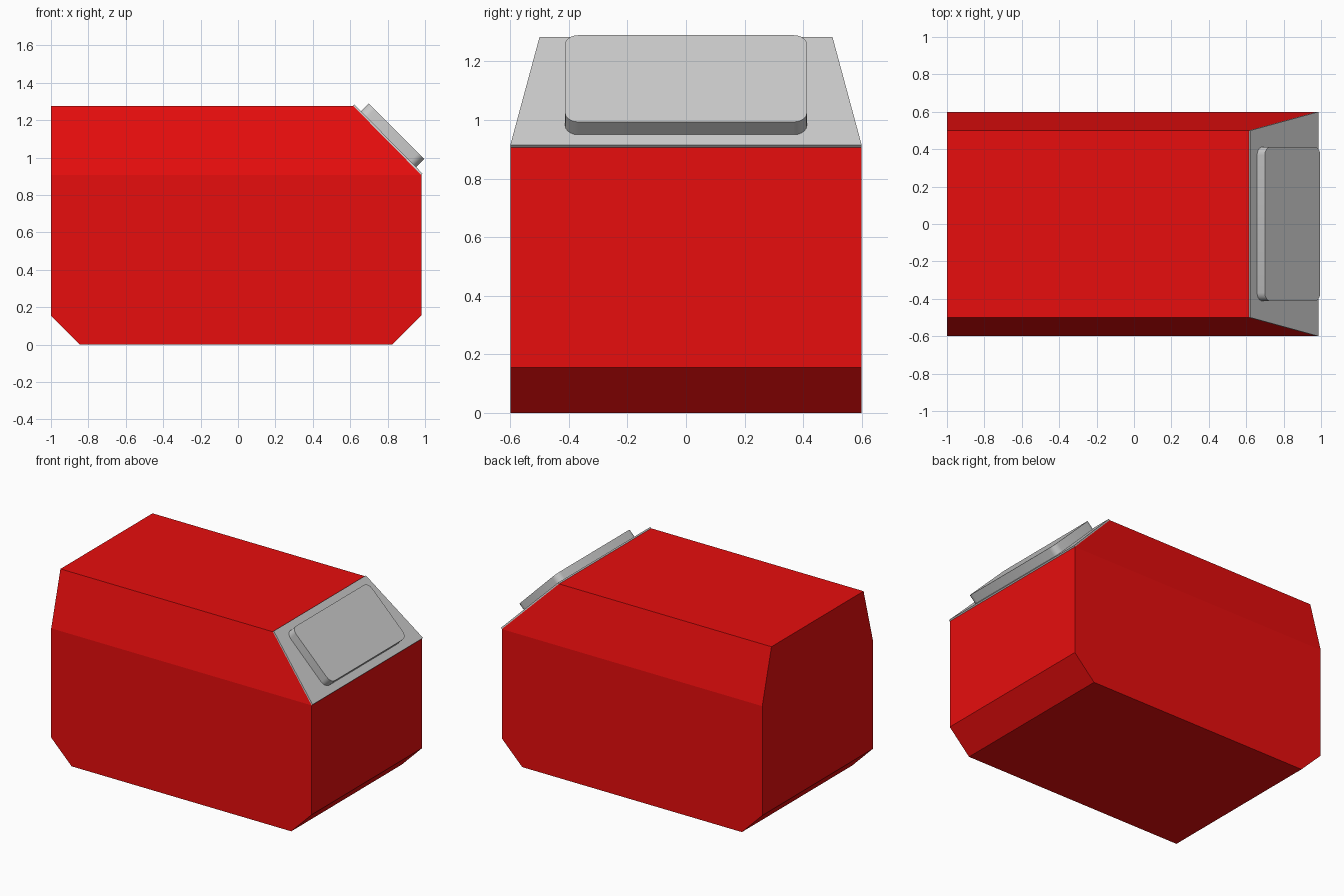
import bpy, bmesh, math
from mathutils import Vector

if "Cube" in bpy.data.objects:
    bpy.data.objects.remove(bpy.data.objects["Cube"])

WAIST, TOP = 0.907, 1.277          # height where the sides start leaning in, roof height


def finish(bm, name):
    bmesh.ops.recalc_face_normals(bm, faces=bm.faces)
    mesh = bpy.data.meshes.new(name)
    bm.to_mesh(mesh)
    bm.free()
    obj = bpy.data.objects.new(name, mesh)
    bpy.context.collection.objects.link(obj)
    return obj


def slab(bm, outline, offset):
    """Extrude a flat outline along an offset vector."""
    face = bm.faces.new([bm.verts.new(p) for p in outline])
    ext = bmesh.ops.extrude_face_region(bm, geom=[face], use_keep_orig=True)
    moved = [g for g in ext["geom"] if isinstance(g, bmesh.types.BMVert)]
    bmesh.ops.translate(bm, verts=moved, vec=offset)


# Body: side profile (x, z), split at the waist, with the upper part leaning in
profile = [(-0.845, 0), (0.825, 0), (0.98, 0.155), (0.98, WAIST),
           (0.615, TOP), (-1, TOP), (-1, WAIST), (-1, 0.155)]
bm = bmesh.new()
sides = []
for s in (-1, 1):
    vs = [bm.verts.new((x, s * (0.5 if z == TOP else 0.6), z)) for x, z in profile]
    bm.faces.new([vs[i] for i in (0, 1, 2, 3, 6, 7)])
    bm.faces.new([vs[i] for i in (3, 4, 5, 6)])
    sides.append(vs)
a, b = sides
for i in range(len(profile)):
    j = (i + 1) % len(profile)
    bm.faces.new((a[i], a[j], b[j], b[i]))
body = finish(bm, "body")
red = bpy.data.materials.new("red")
red.diffuse_color = (0.8, 0.004, 0.004, 1)
red.use_nodes = True
red.node_tree.nodes["Principled BSDF"].inputs["Base Color"].default_value = red.diffuse_color
body.data.materials.append(red)

# Sloped front panel covering the cut corner
normal = Vector((1, 0, 1)).normalized()
bm = bmesh.new()
slab(bm, [(0.98, -0.6, WAIST), (0.98, 0.6, WAIST), (0.615, 0.5, TOP), (0.615, -0.5, TOP)],
     normal * 0.01)
finish(bm, "sloped_panel")

# Raised pad on the panel, with rounded corners
bm = bmesh.new()
low, high = Vector((0.951, 0, 0.949)), Vector((0.655, 0, 1.245))
side = Vector((0, 0.413, 0))
slab(bm, [low - side, low + side, high + side, high - side], normal * 0.063)
corners = [e for e in bm.edges
           if abs((e.verts[0].co - e.verts[1].co).normalized().dot(normal)) > 0.99]
bmesh.ops.bevel(bm, geom=corners, offset=0.045, segments=5, profile=0.5, affect='EDGES')
pad = finish(bm, "raised_pad")
bpy.context.view_layer.objects.active = pad
pad.select_set(True)
bpy.ops.object.shade_smooth_by_angle(angle=math.radians(35))
